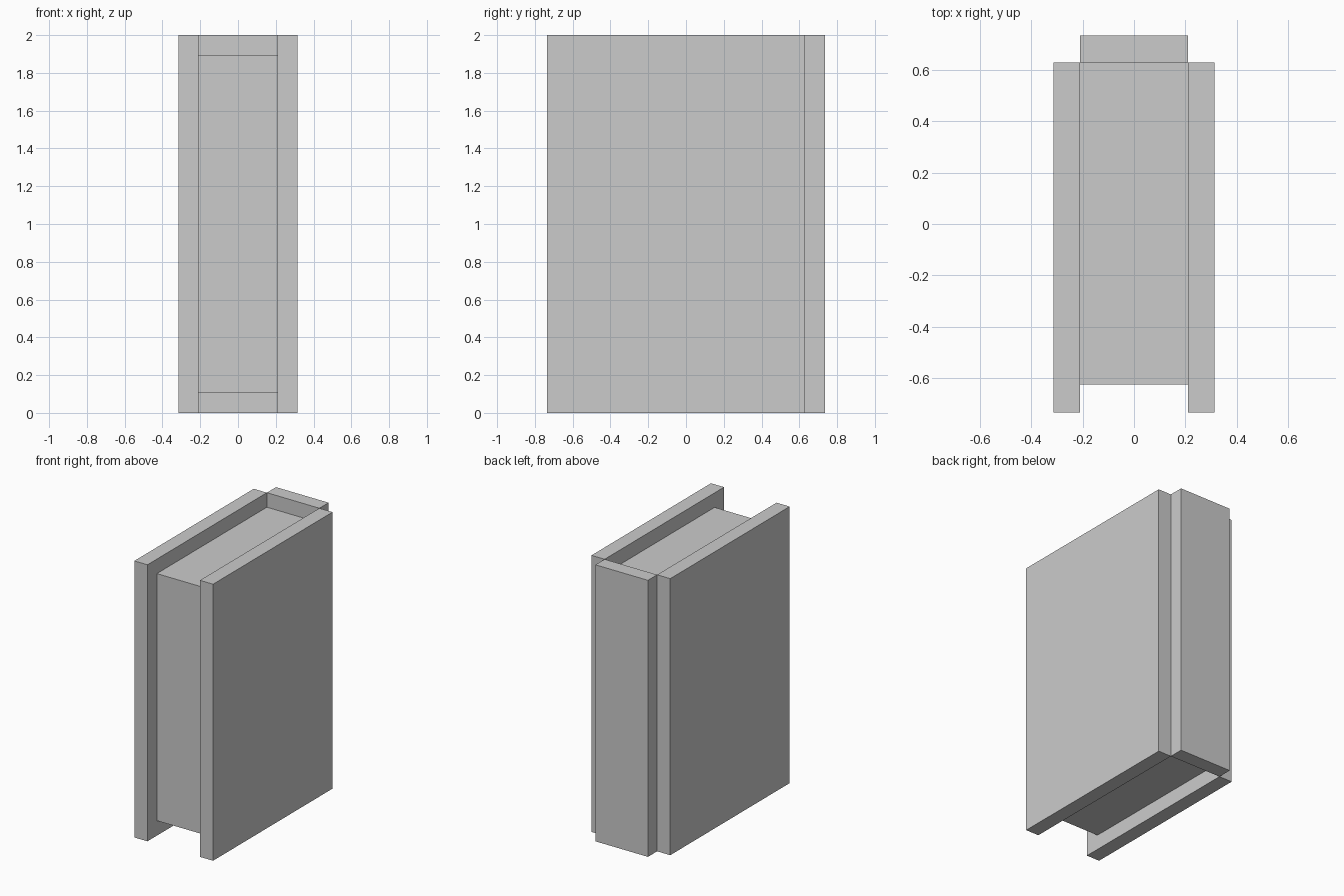
import bpy

if "Cube" in bpy.data.objects:
    bpy.data.objects.remove(bpy.data.objects["Cube"])


def box(name, x, y, z):
    """Axis-aligned box from (min, max) ranges."""
    bpy.ops.mesh.primitive_cube_add(size=1, location=[(a + b) / 2 for a, b in (x, y, z)])
    ob = bpy.context.object
    ob.name = name
    ob.scale = [b - a for a, b in (x, y, z)]
    bpy.ops.object.transform_apply(location=False, rotation=False, scale=True)
    return ob


T = 0.105           # board thickness
W, D, H = 0.315, 0.735, 2.0
IN = W - T          # inner half width

# Two cover boards
box("left_cover", (-W, -IN), (-D, D - T), (0, H))
box("right_cover", (IN, W), (-D, D - T), (0, H))

# Spine at the back, between and behind the covers
box("spine", (-IN, IN), (D - T, D), (0, H))

# Page block, inset from the top, bottom and front
box("page_block", (-IN, IN), (-D + T + 0.003, D - T), (T + 0.003, H - T))
